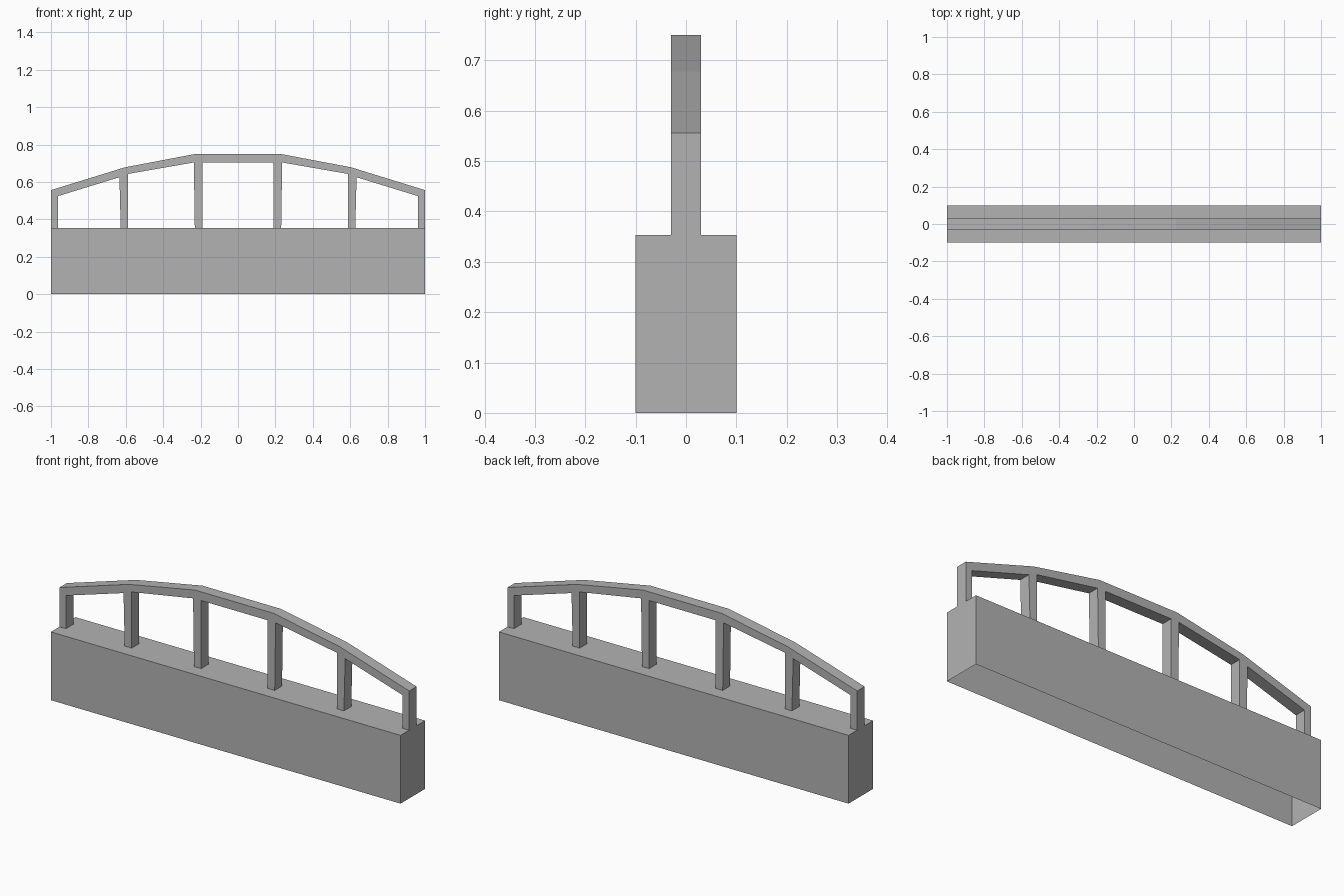
import bpy
import bmesh

old = bpy.data.objects.get("Cube")
if old:
    bpy.data.objects.remove(old, do_unlink=True)

# Single plain grey
grey = bpy.data.materials.new("grey")
grey.use_nodes = True
colour = (0.45, 0.45, 0.45, 1)
grey.diffuse_color = colour
grey.node_tree.nodes["Principled BSDF"].inputs["Base Color"].default_value = colour

BASE_TOP = 0.353
BASE_HALF = 0.1
RAIL_HALF = 0.03


def finish(bm, name):
    mesh = bpy.data.meshes.new(name)
    bm.to_mesh(mesh)
    bm.free()
    mesh.materials.append(grey)
    obj = bpy.data.objects.new(name, mesh)
    bpy.context.collection.objects.link(obj)
    return obj


# Parapet wall: a hollow box, open underneath
bm = bmesh.new()
bmesh.ops.create_cube(bm, size=1)
for v in bm.verts:
    v.co.x *= 2
    v.co.y *= 2 * BASE_HALF
    v.co.z = (v.co.z + 0.5) * BASE_TOP
bm.normal_update()
bottom = [f for f in bm.faces if f.normal.z < -0.5]
bmesh.ops.delete(bm, geom=bottom, context='FACES_ONLY')
finish(bm, "parapet_wall")

# Arched railing: left half of the comb-shaped outline, handrail then posts
handrail = [(-0.225, 0.75), (-0.605, 0.678), (-1, 0.556)]
posts = [
    (-1, BASE_TOP), (-0.963, BASE_TOP), (-0.963, 0.524),
    (-0.634, 0.625), (-0.627, BASE_TOP), (-0.587, BASE_TOP), (-0.587, 0.643),
    (-0.236, 0.704), (-0.231, BASE_TOP), (-0.19, BASE_TOP), (-0.19, 0.705),
]
half = handrail + posts
outline = half + [(-x, z) for x, z in reversed(half)]

bm = bmesh.new()
face = bm.faces.new([bm.verts.new((x, -RAIL_HALF, z)) for x, z in outline])
ext = bmesh.ops.extrude_face_region(bm, geom=[face], use_keep_orig=True)
moved = [g for g in ext["geom"] if isinstance(g, bmesh.types.BMVert)]
bmesh.ops.translate(bm, verts=moved, vec=(0, 2 * RAIL_HALF, 0))
bmesh.ops.recalc_face_normals(bm, faces=bm.faces)
finish(bm, "arched_railing")
